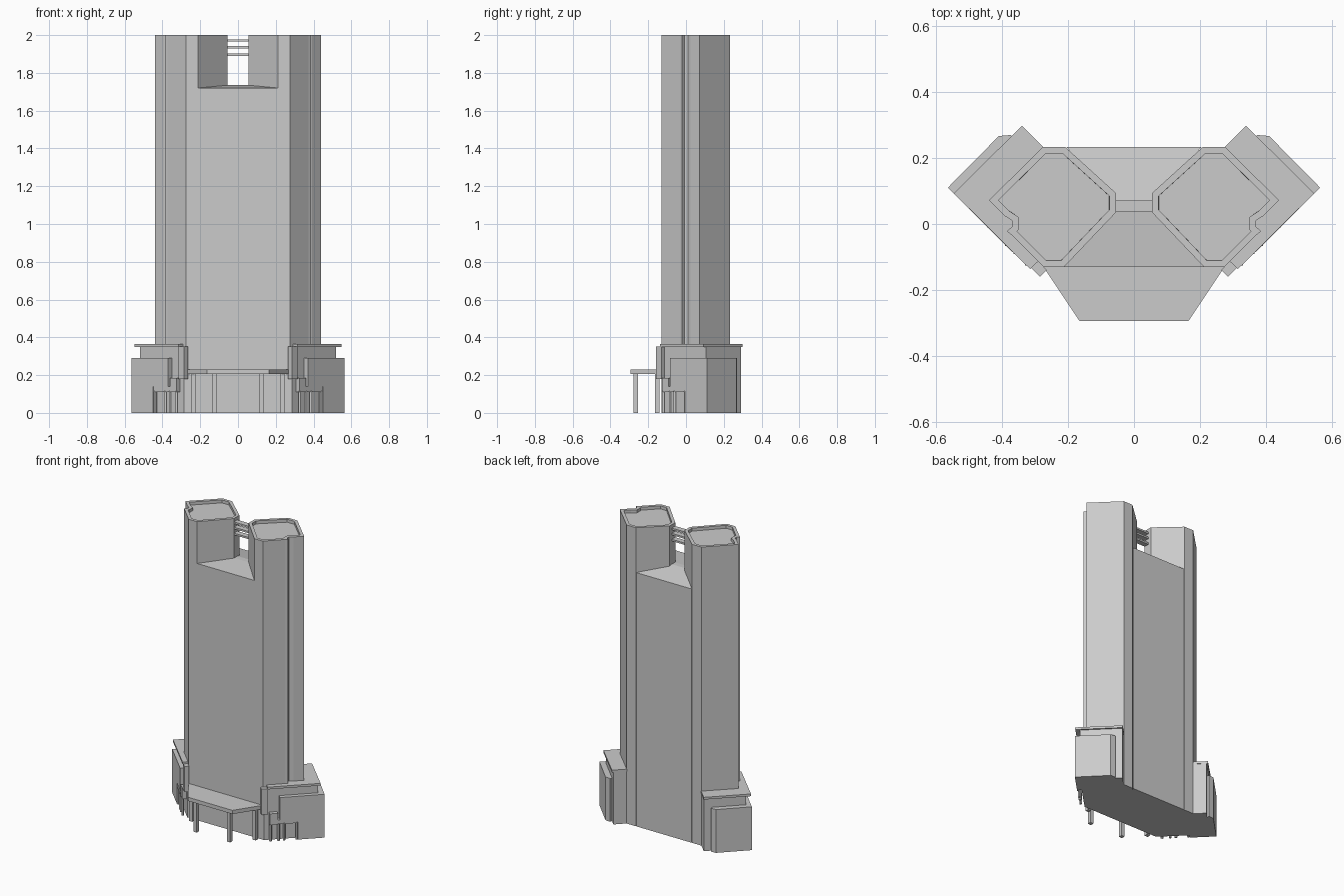
import bpy, bmesh

if "Cube" in bpy.data.objects:
    bpy.data.objects.remove(bpy.data.objects["Cube"])


def prism(name, pts, z0, tops, flip=1, parapet=False):
    """Extrude an outline from z0 to one top height, or one height per point."""
    if not isinstance(tops, (list, tuple)):
        tops = [tops] * len(pts)
    bm = bmesh.new()
    low = [bm.verts.new((x * flip, y, z0)) for x, y in pts]
    high = [bm.verts.new((x * flip, y, t)) for (x, y), t in zip(pts, tops)]
    n = len(pts)
    bm.faces.new(low[::-1])
    roof = bm.faces.new(high)
    for i in range(n):
        j = (i + 1) % n
        bm.faces.new((low[i], low[j], high[j], high[i]))
    bmesh.ops.recalc_face_normals(bm, faces=bm.faces[:])
    if parapet:
        bmesh.ops.inset_individual(bm, faces=[roof], thickness=0.02, use_even_offset=True)
        bmesh.ops.inset_individual(bm, faces=[roof], thickness=0.0003, depth=-0.02)
    me = bpy.data.meshes.new(name)
    bm.to_mesh(me)
    bm.free()
    ob = bpy.data.objects.new(name, me)
    bpy.context.collection.objects.link(ob)
    return ob


def pair(name, pts, z0, z1, **kw):
    prism(name + "_right", pts, z0, z1, 1, **kw)
    prism(name + "_left", pts, z0, z1, -1, **kw)


def rect(x0, x1, y0, y1):
    return [(x0, y0), (x1, y0), (x1, y1), (x0, y1)]


def diagonal(x0, x1, d0, d1):
    """Strip along the outer front diagonal; d is x - y, x measured on the d1 side."""
    k = (d1 - d0) / 2
    return [(x0, x0 - d1), (x1, x1 - d1), (x1 - k, x1 - d1 + k), (x0 - k, x0 - d1 + k)]


# Twin towers with a notch in the outer face and a recessed roof
tower = [(0.055, 0.035), (0.212, -0.13), (0.275, -0.13), (0.372, -0.033),
         (0.386, -0.022), (0.37, -0.008), (0.37, 0.01), (0.393, 0.025),
         (0.44, 0.072), (0.277, 0.233), (0.208, 0.233), (0.055, 0.094)]
pair("tower", tower, 0, 2.0, parapet=True)

# Central block between the towers, with two shallow sloped roofs
prism("core_front", [(-0.212, -0.13), (0.212, -0.13), (0.055, 0.038), (-0.055, 0.038)],
      0, [1.72, 1.72, 1.735, 1.735])
prism("core_middle", rect(-0.055, 0.055, 0.038, 0.072), 0, 1.735)
prism("core_back", [(-0.055, 0.072), (0.055, 0.072), (0.205, 0.233), (-0.205, 0.233)],
      0, [1.735, 1.735, 1.70, 1.70])

# Three bridge bars near the top
for i, z in enumerate((1.89, 1.93, 1.965)):
    prism(f"bridge_bar_{i + 1}", rect(-0.058, 0.058, 0.036, 0.072), z, z + 0.012)

# Podium wings: main body, roof slab and outer block
pair("podium_body", [(0.275, -0.13), (0.285, -0.13), (0.52, 0.105), (0.335, 0.29),
                     (0.275, 0.23)], 0, 0.352)
pair("podium_roof", [(0.275, -0.098), (0.315, -0.137), (0.547, 0.093), (0.34, 0.298),
                     (0.275, 0.233)], 0.35, 0.365)
pair("podium_block", [(0.45, -0.005), (0.565, 0.11), (0.41, 0.267), (0.373, 0.27),
                      (0.33, 0.115)], 0, 0.29)

# Stepped panels on the outer front face of each wing
pair("podium_panel", diagonal(0.37, 0.451, 0.41, 0.455), 0.14, 0.29)
pair("podium_ledge", diagonal(0.345, 0.451, 0.41, 0.45), 0.11, 0.14)
pair("podium_step", diagonal(0.325, 0.36, 0.41, 0.453), 0.11, 0.185)
pair("podium_end_wall", diagonal(0.285, 0.315, 0.405, 0.445), 0.18, 0.352)

# Small posts under the ledges
for i, x in enumerate((0.325, 0.36, 0.385, 0.44)):
    y = x - 0.445
    pair(f"ledge_post_{i + 1}", rect(x - 0.006, x + 0.006, y - 0.006, y + 0.006), 0, 0.115)

# Entrance canopy and its columns
prism("canopy", [(-0.275, -0.13), (-0.165, -0.295), (0.165, -0.295), (0.275, -0.13)],
      0.205, 0.23)
for i, (x, y) in enumerate(((0.124, -0.265), (0.235, -0.153))):
    pair(f"canopy_column_{i + 1}", rect(x - 0.012, x + 0.012, y - 0.012, y + 0.012), 0, 0.206)
